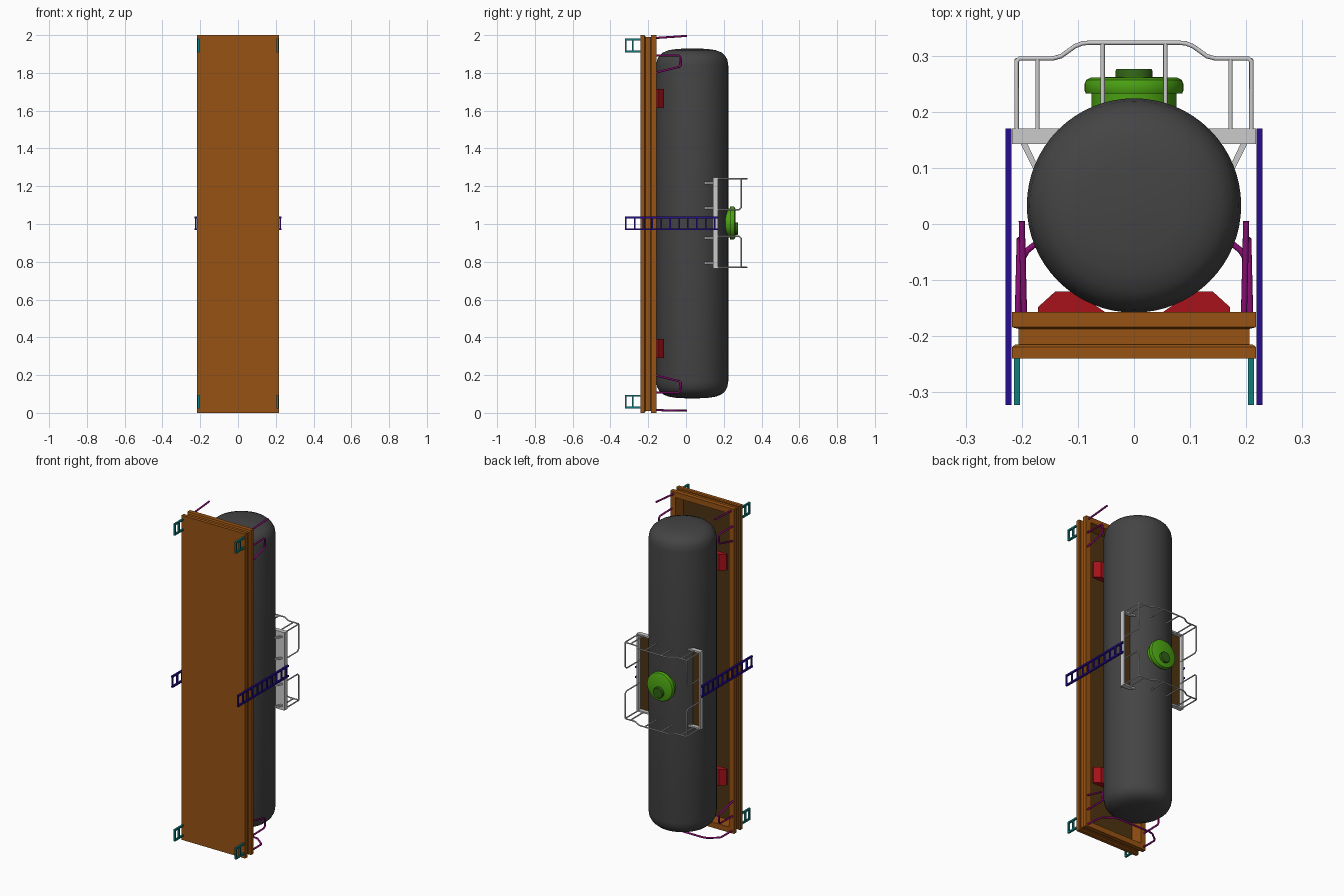
import bpy, bmesh, math
from mathutils import Vector

if "Cube" in bpy.data.objects:
    bpy.data.objects.remove(bpy.data.objects["Cube"])


def mat(name, rgb):
    m = bpy.data.materials.new(name)
    m.diffuse_color = (*rgb, 1)
    m.use_nodes = True
    m.node_tree.nodes["Principled BSDF"].inputs["Base Color"].default_value = m.diffuse_color
    return m


ORANGE = mat("orange", (0.31, 0.085, 0.006))
BROWN = mat("brown", (0.075, 0.034, 0.006))
DARK = mat("dark", (0.06, 0.058, 0.06))
RED = mat("red", (0.38, 0.006, 0.01))
GREEN = mat("green", (0.07, 0.36, 0.006))
LID = mat("dark_green", (0.03, 0.12, 0.008))
BLUE = mat("blue", (0.02, 0.004, 0.28))
TEAL = mat("teal", (0.006, 0.20, 0.20))
PURPLE = mat("purple", (0.25, 0.004, 0.17))


def finish(name, bm, material=None, angle=0):
    bmesh.ops.recalc_face_normals(bm, faces=bm.faces)
    me = bpy.data.meshes.new(name)
    bm.to_mesh(me)
    bm.free()
    ob = bpy.data.objects.new(name, me)
    bpy.context.collection.objects.link(ob)
    if material:
        me.materials.append(material)
    if angle:
        bpy.ops.object.select_all(action='DESELECT')
        bpy.context.view_layer.objects.active = ob
        ob.select_set(True)
        bpy.ops.object.shade_smooth_by_angle(angle=math.radians(angle))
    return ob


def add_box(bm, x0, x1, y0, y1, z0, z1):
    for v in bmesh.ops.create_cube(bm, size=1)["verts"]:
        v.co = Vector(((x0 + x1) / 2 + v.co.x * (x1 - x0),
                       (y0 + y1) / 2 + v.co.y * (y1 - y0),
                       (z0 + z1) / 2 + v.co.z * (z1 - z0)))


def loft(bm, rings, closed=False):
    rows = [[bm.verts.new(p) for p in r] for r in rings]
    n = len(rows[0])
    pairs = list(zip(rows, rows[1:])) + ([(rows[-1], rows[0])] if closed else [])
    for a, b in pairs:
        for i in range(n):
            bm.faces.new((a[i], a[(i + 1) % n], b[(i + 1) % n], b[i]))
    if not closed:
        bm.faces.new(rows[0])
        bm.faces.new(rows[-1])


def lathe(name, profile, axis, center, material, n=64):
    # profile holds (radius, position along axis)
    bm = bmesh.new()
    rings = []
    for r, h in profile:
        ring = []
        for i in range(n):
            a = 2 * math.pi * i / n
            c, s = r * math.cos(a), r * math.sin(a)
            p = (c, s, h) if axis == 'Z' else (c, h, s)
            ring.append(Vector(p) + Vector(center))
        rings.append(ring)
    loft(bm, rings)
    return finish(name, bm, material, 35)


def tubes(name, paths, r, material=None, n=10):
    # round bars along polylines, mitred at the corners
    bm = bmesh.new()
    for path in paths:
        pts = [Vector(p) for p in path]
        rings = []
        u = (pts[1] - pts[0]).orthogonal().normalized()
        for i, p in enumerate(pts):
            a = (p - pts[i - 1]).normalized() if i else (pts[1] - p).normalized()
            b = (pts[i + 1] - p).normalized() if i < len(pts) - 1 else a
            t = (a + b).normalized()
            u = (u - t * u.dot(t)).normalized()
            w = t.cross(u)
            rings.append([p + r * (math.cos(2 * math.pi * k / n) * u + math.sin(2 * math.pi * k / n) * w)
                          for k in range(n)])
        loft(bm, rings)
    return finish(name, bm, material, 65)


# Tank barrel with dished ends
TY = 0.033
end = [(0.002, 0.927), (0.08, 0.924), (0.125, 0.917), (0.155, 0.905), (0.174, 0.888), (0.186, 0.866), (0.191, 0.835)]
lathe("tank_barrel", end + [(r, -h) for r, h in reversed(end)], 'Z', (0, TY, 1.003), DARK)

# Chassis frame: channel section carried round a rectangle
prof = [(0, -0.24), (0, -0.219), (0.005, -0.215), (0.011, -0.215), (0.011, -0.187), (0, -0.184),
        (0, -0.157), (0.034, -0.157), (0.034, -0.24)]
bm = bmesh.new()
loft(bm, [[(sx * (0.217 - d), y, 1 + sz * (1 - d)) for d, y in prof]
          for sx, sz in ((-1, -1), (1, -1), (1, 1), (-1, 1))], closed=True)
finish("chassis_frame", bm, ORANGE)

# Closing plate and the dark floor behind it
for name, y0, y1, m in (("chassis_plate", -0.24, -0.238, ORANGE), ("chassis_floor", -0.238, -0.235, BROWN)):
    bm = bmesh.new()
    add_box(bm, -0.183, 0.183, y0, y1, 0.034, 1.966)
    finish(name, bm, m)

# Saddles under the tank
bm = bmesh.new()
sad = [(0.171, -0.158), (0.171, -0.148), (0.14, -0.12), (0.105, -0.12), (0.05, -0.158)]
for s in (-1, 1):
    for z in (0.34, 1.665):
        loft(bm, [[(s * x, y, z + dz) for x, y in sad] for dz in (-0.05, 0.05)])
finish("saddles", bm, RED)

# Filling dome and its offset lid
lathe("filling_dome", [(0.076, 0.18), (0.076, 0.233), (0.086, 0.233), (0.088, 0.238), (0.088, 0.25),
                       (0.085, 0.257), (0.077, 0.261), (0.002, 0.263)], 'Y', (0, 0, 1.005), GREEN, 48)
lathe("dome_lid", [(0.033, 0.25), (0.033, 0.273), (0.031, 0.276), (0.002, 0.276)], 'Y', (0, 0, 0.976), LID, 32)

# Side ladders
bm = bmesh.new()
for s in (-1, 1):
    x0, x1 = sorted((s * 0.218, s * 0.229))
    for z in (0.967, 1.029):
        add_box(bm, x0, x1, -0.323, 0.17, z, z + 0.01)
    for i in range(11):
        y = -0.323 + i * 0.047
        add_box(bm, x0 + 0.001, x1 - 0.001, y, y + 0.008, 0.97, 1.036)
finish("side_ladders", bm, BLUE)

# Corner steps
bm = bmesh.new()
for s in (-1, 1):
    x0, x1 = sorted((s * 0.203, s * 0.214))
    for zc in (0.06, 1.945):
        for z in (zc - 0.036, zc + 0.026):
            add_box(bm, x0, x1, -0.323, -0.238, z, z + 0.01)
        for y in (-0.323, -0.285):
            add_box(bm, x0, x1, y, y + 0.008, zc - 0.034, zc + 0.034)
finish("corner_steps", bm, TEAL)

# Grab handles, upright poles and the lower end rail
handles = []
for s in (-1, 1):
    for m in (-1, 1):
        handles.append([(s * x, y, 1 + m * h) for x, y, h in
                        ((0.207, -0.158, 0.893), (0.204, -0.04, 0.893), (0.204, -0.03, 0.885),
                         (0.204, -0.028, 0.84), (0.204, -0.036, 0.832), (0.207, -0.158, 0.802))])
    handles.append([(s * 0.196, -0.158, 1.985), (s * 0.2, 0.005, 1.996)])
half = [(0.202, -0.158, 0.015), (0.198, -0.06, 0.012), (0.19, -0.047, 0.012), (0.14, -0.007, 0.012), (0.11, 0, 0.012)]
handles.append(half + [(-x, y, z) for x, y, z in reversed(half)])
tubes("grab_handles", handles, 0.0055, PURPLE)

# Walkway trays beside the dome, with dark treads
bm, treads = bmesh.new(), bmesh.new()
for s in (-1, 1):
    def side(b, x0, x1, *rest):
        add_box(b, *sorted((s * x0, s * x1)), *rest)
    side(bm, 0.14, 0.214, 0.143, 0.146, 0.768, 1.242)
    side(treads, 0.14, 0.208, 0.146, 0.148, 0.774, 1.236)
    side(bm, 0.207, 0.217, 0.143, 0.17, 0.765, 1.245)
    for z in (0.765, 1.235):
        side(bm, 0.13, 0.217, 0.143, 0.17, z, z + 0.01)
finish("walkway_trays", bm)
finish("walkway_treads", treads, BROWN)

# Walkway brackets
bm = bmesh.new()
for s in (-1, 1):
    for z in (0.793, 0.925, 1.085, 1.217):
        loft(bm, [[(s * x, y, z + dz) for x, y in
                   ((0.203, 0.145), (0.191, 0.145), (0.172, 0.105), (0.178, 0.095))] for dz in (-0.005, 0.005)])
finish("walkway_brackets", bm)

# Walkway railings
rails = []
for m in (-1, 1):
    z = 1.005 + m * 0.235
    arch = [(0.209, 0.16), (0.209, 0.29), (0.204, 0.295), (0.145, 0.295), (0.13, 0.299), (0.105, 0.317),
            (0.092, 0.322), (0.08, 0.323)]
    rails.append([(x, y, z) for x, y in arch] + [(-x, y, z) for x, y in reversed(arch)])
    for s in (-1, 1):
        rails.append([(s * 0.172, 0.15, z), (s * 0.172, 0.295, z)])
        rails.append([(s * 0.056, 0.205, z), (s * 0.056, 0.323, z)])
        zi = 1.005 + m * 0.07
        rails.append([(s * 0.209, 0.292, z), (s * 0.209, 0.292, zi + m * 0.012),
                      (s * 0.209, 0.28, zi), (s * 0.209, 0.155, zi)])
tubes("walkway_railings", rails, 0.004)
